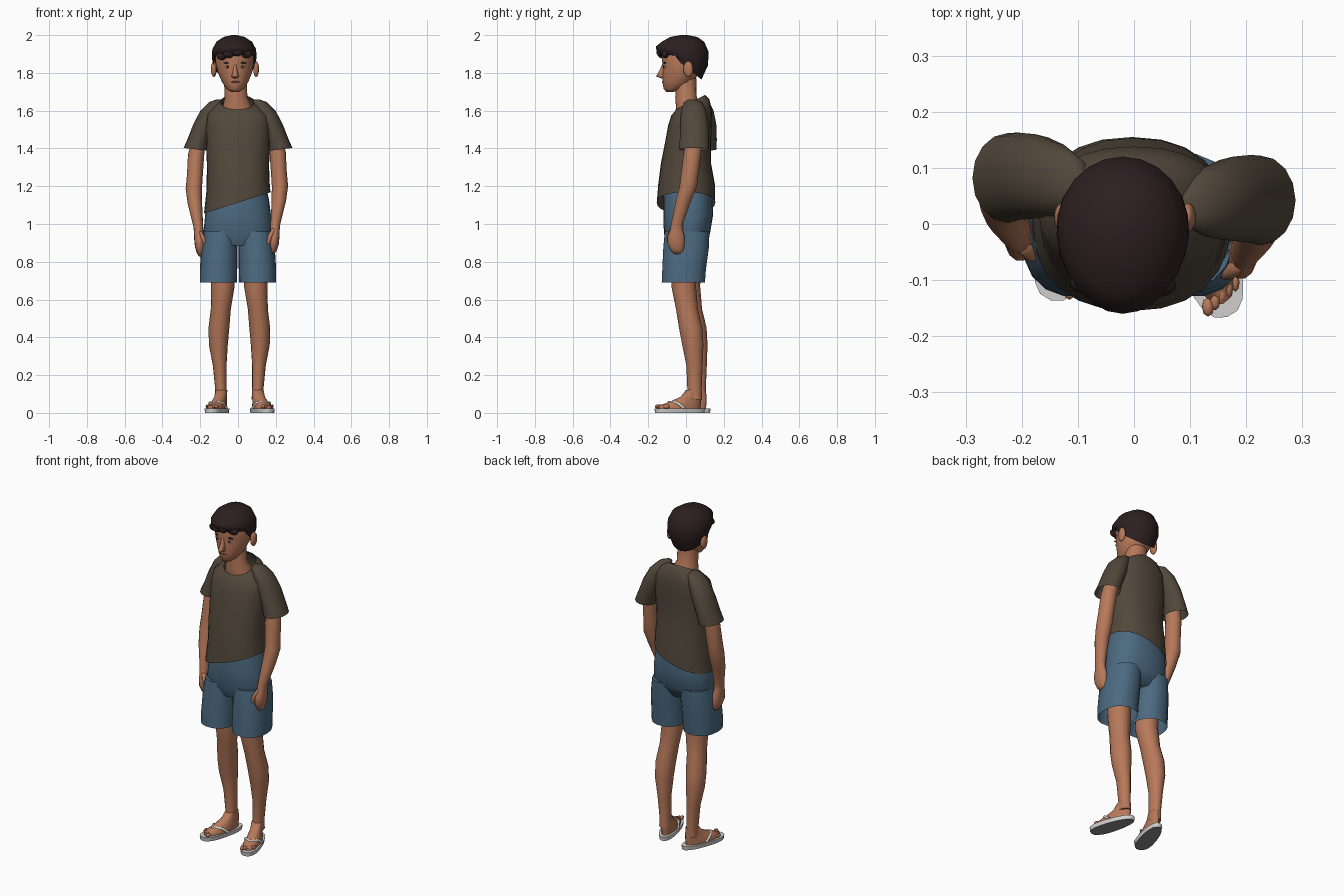
import bpy, bmesh, math
from mathutils import Matrix


def mat(name, r, g, b):
    m = bpy.data.materials.new(name)
    lin = [((c / 255 + 0.055) / 1.055) ** 2.4 for c in (r, g, b)]
    m.diffuse_color = (*lin, 1)
    return m


SKIN = mat("skin", 183, 121, 90)
LIP = mat("lip", 135, 80, 64)
HAIR = mat("dark hair", 44, 31, 33)
SHIRT = mat("brown cloth", 82, 72, 59)
SHORTS = mat("blue cloth", 76, 106, 129)
WHITE = mat("sandal white", 208, 207, 205)
GREY = mat("sole grey", 140, 140, 140)


def finish(bm, name, material, matrix=None, angle=65):
    bmesh.ops.recalc_face_normals(bm, faces=bm.faces)
    me = bpy.data.meshes.new(name)
    bm.to_mesh(me)
    bm.free()
    me.materials.append(material)
    ob = bpy.data.objects.new(name, me)
    bpy.context.collection.objects.link(ob)
    if matrix:
        ob.matrix_world = matrix
    bpy.ops.object.select_all(action='DESELECT')
    bpy.context.view_layer.objects.active = ob
    ob.select_set(True)
    bpy.ops.object.shade_smooth_by_angle(angle=math.radians(angle))
    return ob


def loft(name, material, rings, n=16, egg=0, power=2, caps=(True, True),
         matrix=None, rim=None, angle=65):
    """Skin over oval rings (x, y, z, rx, ry, tilt_x, tilt_y)."""
    bm = bmesh.new()
    loops = []
    for k, ring in enumerate(rings):
        cx, cy, cz, rx, ry, tx, ty = (tuple(ring) + (0, 0))[:7]
        loop = []
        for i in range(n):
            a = 2 * math.pi * i / n
            c, s = math.cos(a), math.sin(a)
            dx = rx * math.copysign(abs(c) ** (2 / power), c) * (1 + egg * s)
            dy = ry * math.copysign(abs(s) ** (2 / power), s)
            z = cz + tx * dx + ty * dy
            if k == 0 and rim:
                z = rim(cx + dx, cy + dy)
            loop.append(bm.verts.new((cx + dx, cy + dy, z)))
        loops.append(loop)
    for a, b in zip(loops, loops[1:]):
        for i in range(n):
            j = (i + 1) % n
            bm.faces.new((a[i], a[j], b[j], b[i]))
    if caps[0]:
        bm.faces.new(loops[0])
    if caps[1]:
        bm.faces.new(loops[-1])
    return finish(bm, name, material, matrix, angle)


def blob(name, material, loc, size, seg=12):
    bm = bmesh.new()
    bmesh.ops.create_uvsphere(bm, u_segments=seg, v_segments=8, radius=1)
    return finish(bm, name, material, Matrix.Translation(loc) @ Matrix.Diagonal((*size, 1)))


def side(rings, s, shift=(0, 0, 0)):
    """Place right-hand rings on side s; the left side gets a pose shift."""
    sh = shift if s < 0 else (0, 0, 0)
    out = []
    for r in rings:
        r = tuple(r) + (0,) * (7 - len(r))
        out.append((s * r[0] + sh[0], r[1] + sh[1], r[2] + sh[2], r[3], r[4], s * r[5], r[6]))
    return out


# Head, neck and facial features
loft("neck", SKIN, [(0, .02, 1.57, .085, .07), (-.003, .015, 1.62, .078, .068),
                    (-.01, 0, 1.67, .06, .057), (-.015, 0, 1.77, .06, .055)])
loft("head", SKIN, [(-.015, -.085, 1.70, .024, .02), (-.015, -.068, 1.715, .045, .05),
                    (-.015, -.043, 1.75, .069, .082), (-.016, -.028, 1.80, .09, .097),
                    (-.018, -.02, 1.85, .1, .105), (-.019, -.02, 1.90, .1, .112),
                    (-.02, -.02, 1.94, .085, .1), (-.02, -.02, 1.97, .05, .06)],
     n=20, egg=.08)
loft("nose", SKIN, [(-.015, -.115, 1.77, .012, .014), (-.015, -.129, 1.782, .02, .03),
                    (-.015, -.122, 1.81, .012, .02), (-.015, -.114, 1.85, .008, .01)], n=8)
blob("mouth", LIP, (-.015, -.121, 1.752), (.024, .006, .005))
for s, tag in ((-1, "left"), (1, "right")):
    x = -.016 + s * .04
    blob("ear_" + tag, SKIN, (-.016 + s * .112, .012, 1.82), (.015, .026, .042))
    blob("eye_white_" + tag, WHITE, (x, -.112, 1.832), (.015, .006, .006))
    blob("eye_" + tag, HAIR, (x, -.115, 1.832), (.007, .006, .007))
    blob("eyebrow_" + tag, HAIR, (x, -.112, 1.853), (.022, .007, .004))

# Hair cap with a stepped rim, plus fringe tufts
loft("hair", HAIR, [(-.02, -.03, 1.83, .107, .112),
                    (-.02, -.02, 1.88, .118, .136, 0, -.3),
                    (-.02, -.02, 1.925, .116, .14, 0, -.1),
                    (-.02, -.016, 1.965, .094, .112), (-.02, -.012, 1.99, .056, .072),
                    (-.02, -.01, 2.0, .015, .02)], n=24, egg=.08, caps=(False, True),
     rim=lambda x, y: 1.895 if y < -.03 else 1.83 - .8 * y)
for x, y, z in ((-.085, -.105, 1.89), (-.05, -.13, 1.9), (-.005, -.137, 1.91), (.045, -.11, 1.9)):
    blob("fringe", HAIR, (x, y, z), (.03, .02, .022), 10)

# Shirt body with slanted hem and scooped collar
loft("shirt", SHIRT, [(-.004, 0, 1.112, .176, .155, .32), (0, .003, 1.21, .166, .15, .15),
                      (0, 0, 1.32, .165, .133), (0, .01, 1.42, .168, .123),
                      (0, .02, 1.52, .17, .115), (0, .03, 1.585, .162, .108, 0, .1),
                      (0, .032, 1.628, .122, .092, 0, .35),
                      (-.004, .024, 1.645, .088, .078, 0, .5)],
     n=24, power=2.25, caps=(False, False))

# Shorts seat
loft("shorts_seat", SHORTS, [(0, 0, .885, .16, .09), (0, .005, .95, .183, .122),
                             (0, .012, 1.05, .174, .132), (0, .01, 1.13, .164, .13),
                             (0, .01, 1.19, .15, .125)], n=24, power=2.3)

for s, tag in ((-1, "left"), (1, "right")):
    # Sleeve, arm and thumb
    loft("sleeve_" + tag, SHIRT, side([
        (.225, .042, 1.395, .063, .08, .12), (.207, .045, 1.45, .06, .078),
        (.176, .045, 1.53, .06, .075), (.145, .04, 1.60, .054, .066),
        (.115, .036, 1.645, .038, .048), (.1, .03, 1.66, .014, .02)], s, (0, .04, 0)),
        caps=(False, True))
    arm_shift = (-.012, .032, -.015)
    loft("arm_" + tag, SKIN, side([
        (.185, .05, 1.52, .036, .042), (.21, .035, 1.38, .043, .047),
        (.216, .022, 1.28, .042, .047), (.222, .012, 1.20, .043, .047),
        (.216, -.014, 1.12, .038, .041), (.198, -.048, 1.0, .026, .032),
        (.196, -.05, .97, .025, .034), (.192, -.052, .935, .028, .046),
        (.19, -.052, .895, .026, .046), (.185, -.046, .86, .021, .036),
        (.182, -.042, .842, .012, .022)], s, arm_shift), n=14)
    loft("thumb_" + tag, SKIN, side([
        (.19, -.07, .975, .012, .014), (.172, -.085, .94, .013, .014),
        (.16, -.088, .905, .011, .012), (.158, -.086, .885, .006, .007)], s, arm_shift), n=8)

    # Shorts leg and bare leg
    loft("shorts_leg_" + tag, SHORTS, side([
        (.104, -.014, .69, .098, .116), (.103, -.01, .76, .099, .117),
        (.099, 0, .87, .096, .122), (.092, .006, .96, .09, .12)], s),
        n=18, power=2.3, caps=(False, True))
    loft("leg_" + tag, SKIN, side([
        (.1, -.012, .82, .065, .07), (.094, -.012, .67, .062, .065),
        (.105, .005, .55, .053, .058), (.115, .025, .45, .055, .062),
        (.118, .036, .36, .05, .056), (.111, .045, .25, .036, .043),
        (.105, .045, .13, .03, .038), (.104, .045, .07, .032, .04)], s, (.014, .022, 0)))

    # Foot, toes and sandal, turned outward
    mid = (-.108, -.003, 0) if s < 0 else (.125, -.033, 0)
    M = Matrix.Translation(mid) @ Matrix.Rotation(math.radians(17 * s), 4, 'Z')
    loft("foot_" + tag, SKIN, [
        (0, 0, .02, .042, .115), (0, 0, .038, .043, .115), (0, .03, .058, .035, .088),
        (0, .06, .085, .031, .056), (0, .074, .12, .03, .04)], egg=-.12, matrix=M)
    for i in range(5):
        blob("toe_" + tag, SKIN, M @ Matrix.Translation((s * (-.027 + .015 * i), -.112 + .007 * i, .034))
             .translation.to_4d().to_3d(), (.011 - .001 * i, .017, .011), 8)
    sole = loft("sandal_sole_" + tag, WHITE, [
        (0, 0, 0, .047, .136), (0, 0, .024, .05, .139)], n=20, egg=-.15, power=2.4,
        matrix=M, angle=40)
    sole.data.materials.append(GREY)
    for p in sole.data.polygons:
        p.material_index = 1 if p.normal.z < -.5 else 0

    # Sandal straps
    cu = bpy.data.curves.new("strap", 'CURVE')
    cu.dimensions = '3D'
    cu.bevel_depth = .008
    cu.bevel_resolution = 1
    pts = [(-.046, .01, .025), (-.036, -.025, .053), (0, -.06, .056),
           (.036, -.025, .053), (.046, .01, .025)]
    sp = cu.splines.new('POLY')
    sp.points.add(len(pts) - 1)
    for q, p in zip(sp.points, pts):
        q.co = (*p, 1)
    cu.materials.append(WHITE)
    strap = bpy.data.objects.new("sandal_strap_" + tag, cu)
    bpy.context.collection.objects.link(strap)
    strap.matrix_world = M
